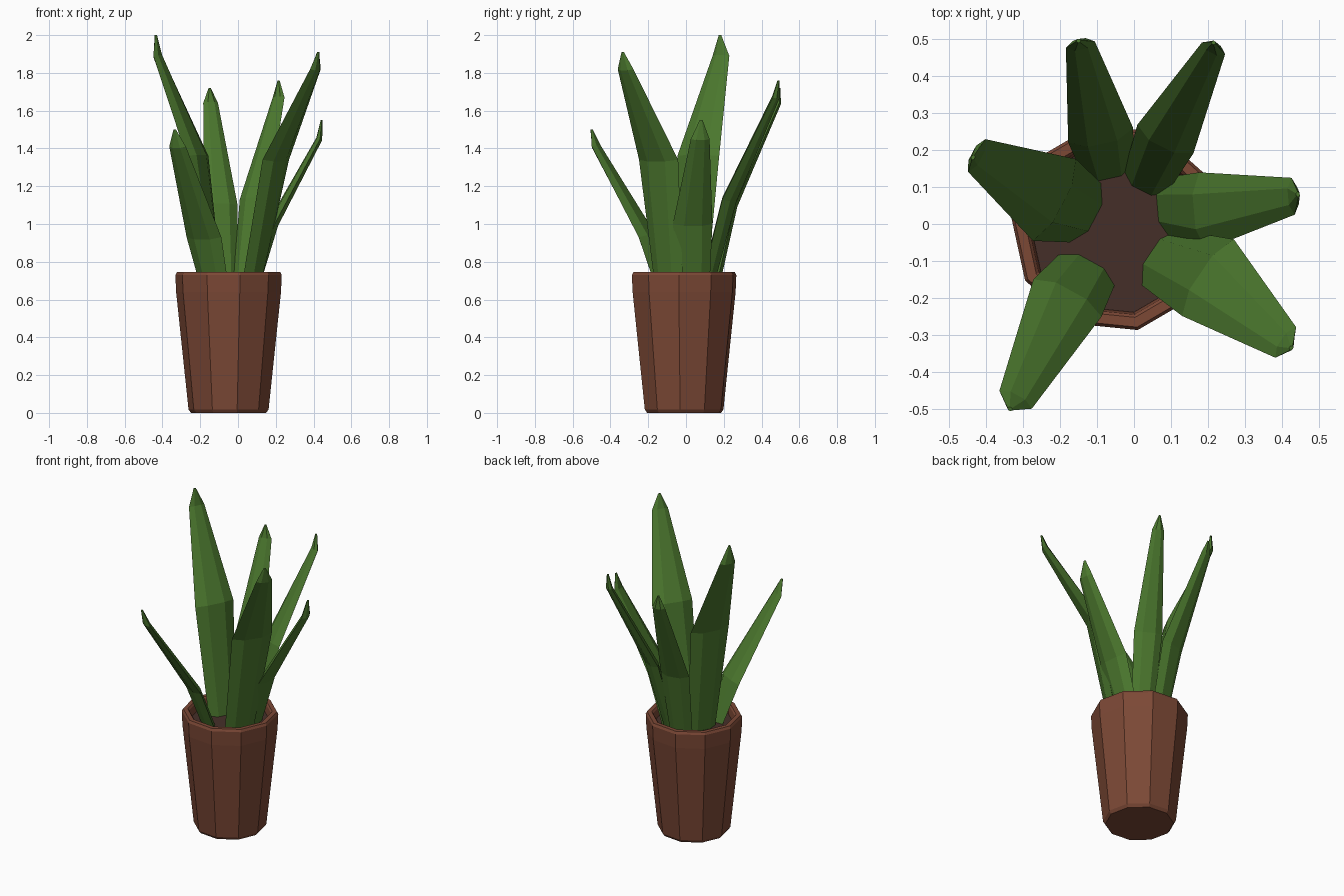
import bpy, bmesh, math
from mathutils import Vector

if "Cube" in bpy.data.objects:
    bpy.data.objects.remove(bpy.data.objects["Cube"])


def material(name, rgb):
    m = bpy.data.materials.new(name)
    m.diffuse_color = (*rgb, 1)
    m.use_nodes = True
    m.node_tree.nodes["Principled BSDF"].inputs["Base Color"].default_value = m.diffuse_color
    return m


clay = material("clay", (0.2, 0.065, 0.036))
earth = material("earth", (0.06, 0.028, 0.022))
green = material("leaf_green", (0.07, 0.185, 0.027))


def loft(name, rings, mat):
    """Skin a list of closed rings and cap both ends."""
    bm = bmesh.new()
    loops = [[bm.verts.new(p) for p in ring] for ring in rings]
    for a, b in zip(loops, loops[1:]):
        for i in range(len(a)):
            j = (i + 1) % len(a)
            bm.faces.new((a[i], a[j], b[j], b[i]))
    bm.faces.new(loops[0][::-1])
    bm.faces.new(loops[-1])
    bmesh.ops.recalc_face_normals(bm, faces=bm.faces)
    me = bpy.data.meshes.new(name)
    bm.to_mesh(me)
    bm.free()
    me.materials.append(mat)
    ob = bpy.data.objects.new(name, me)
    bpy.context.collection.objects.link(ob)
    return ob


def decagon(r, z):
    return [(-0.05 + r * math.cos(math.radians(a)), -0.01 + r * math.sin(math.radians(a)), z)
            for a in (30.3 + 36 * i for i in range(10))]


# Ten-sided pot with a rim and hollow mouth
pot_profile = [(0.2, 0), (0.213, 0.018), (0.279, 0.64), (0.283, 0.73), (0.275, 0.745),
               (0.248, 0.745), (0.24, 0.735), (0.232, 0.66)]
loft("pot", [decagon(r, z) for r, z in pot_profile], clay)

# Soil disc
loft("soil", [decagon(0.23, 0.655), decagon(0.234, 0.685)], earth)


def leaf(name, stations):
    """Each station: x, y, z, width, thickness; lens-shaped section facing the leaf's lean."""
    pts = [Vector(s[:3]) for s in stations]
    lean = pts[2] - pts[0]
    side = Vector((-lean.y, lean.x, 0)).normalized()
    rings = []
    for i, (p, s) in enumerate(zip(pts, stations)):
        tangent = (pts[min(i + 1, len(pts) - 1)] - pts[max(i - 1, 0)]).normalized()
        out = side.cross(tangent).normalized()
        w, t = s[3] / 2, s[4] / 2
        section = [(-1, 0), (-0.45, 1), (0.45, 1), (1, 0), (0.45, -1), (-0.45, -1)]
        rings.append([p + side * w * u + out * t * v for u, v in section])
    loft(name, rings, green)


# Leaves: base, bend, shoulder of the tip, tip
leaf("leaf_back", [(-0.07, 0.145, 0.67, 0.14, 0.05), (-0.09, 0.24, 1.10, 0.18, 0.05),
                   (-0.145, 0.485, 1.64, 0.08, 0.03), (-0.15, 0.495, 1.72, 0.012, 0.01)])
leaf("leaf_back_right", [(0.03, 0.11, 0.67, 0.13, 0.05), (0.085, 0.23, 1.13, 0.17, 0.05),
                         (0.215, 0.475, 1.67, 0.07, 0.03), (0.215, 0.49, 1.76, 0.012, 0.01)])
leaf("leaf_left", [(-0.13, 0.03, 0.67, 0.18, 0.06), (-0.215, 0.065, 1.36, 0.25, 0.05),
                   (-0.425, 0.185, 1.89, 0.10, 0.03), (-0.435, 0.18, 2.0, 0.015, 0.01)])
leaf("leaf_front_left", [(-0.125, -0.12, 0.67, 0.17, 0.05), (-0.18, -0.2, 0.93, 0.21, 0.05),
                         (-0.32, -0.475, 1.41, 0.10, 0.03), (-0.335, -0.5, 1.5, 0.015, 0.01)])
leaf("leaf_front_right", [(0.07, -0.09, 0.67, 0.18, 0.06), (0.2, -0.145, 1.34, 0.25, 0.05),
                          (0.41, -0.32, 1.82, 0.10, 0.03), (0.425, -0.335, 1.91, 0.015, 0.01)])
leaf("leaf_right", [(0.085, 0.045, 0.67, 0.16, 0.05), (0.185, 0.035, 1.0, 0.21, 0.05),
                    (0.43, 0.075, 1.45, 0.10, 0.03), (0.443, 0.08, 1.55, 0.015, 0.01)])
